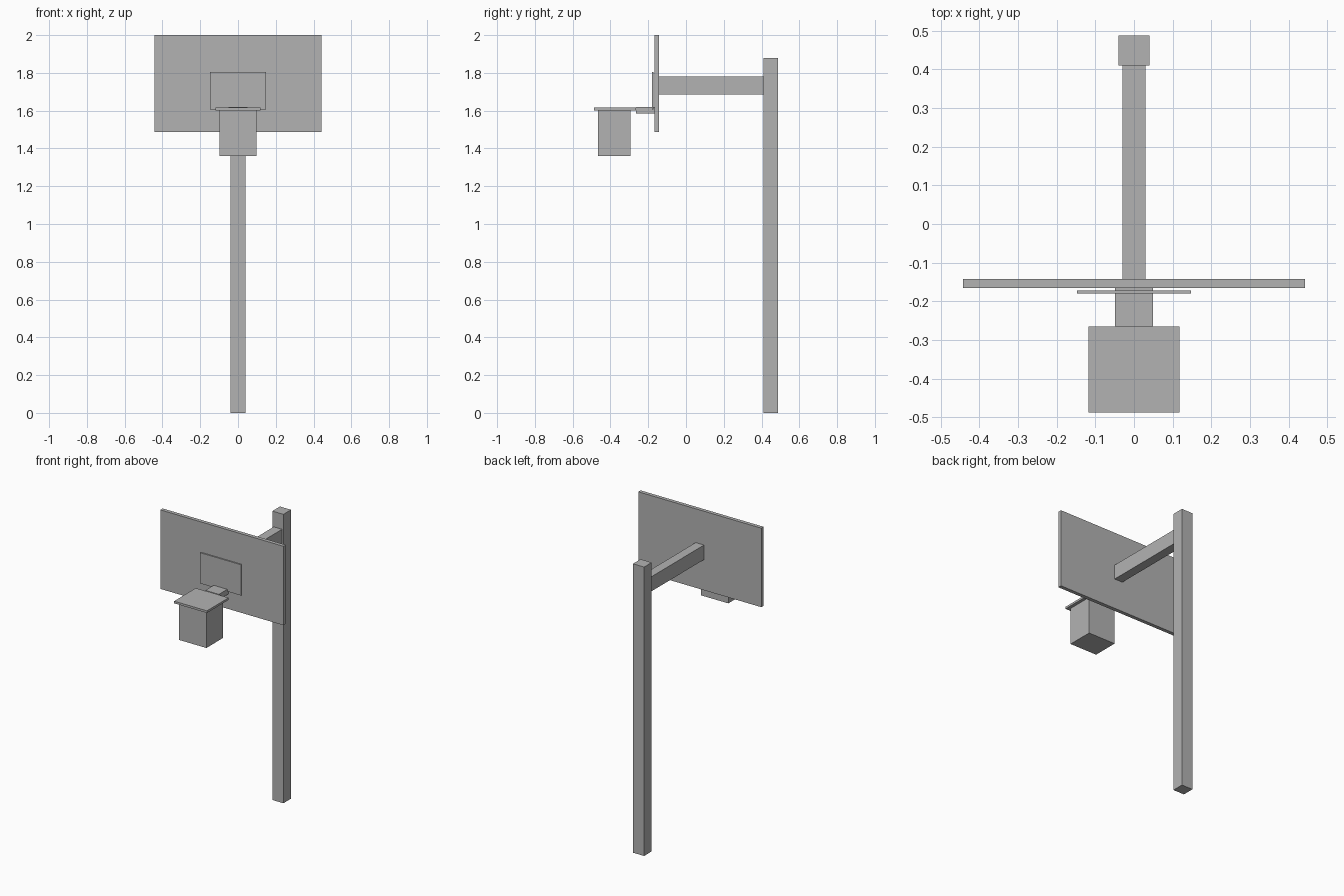
import bpy

cube = bpy.data.objects.get("Cube")
if cube:
    bpy.data.objects.remove(cube, do_unlink=True)

# One plain grey for the whole model
grey = bpy.data.materials.new("plain_grey")
grey.use_nodes = True
colour = (0.45, 0.45, 0.45, 1)
grey.diffuse_color = colour
grey.node_tree.nodes["Principled BSDF"].inputs["Base Color"].default_value = colour


def box(name, width, y_range, z_range):
    """Box centred on x = 0, spanning the given y and z ranges."""
    (y0, y1), (z0, z1) = y_range, z_range
    bpy.ops.mesh.primitive_cube_add(size=1, location=(0, (y0 + y1) / 2, (z0 + z1) / 2))
    part = bpy.context.object
    part.name = name
    part.scale = (width, y1 - y0, z1 - z0)
    bpy.ops.object.transform_apply(location=False, rotation=False, scale=True)
    part.data.materials.append(grey)
    return part


# Post and the arm reaching forward to the board
box("post", 0.08, (0.41, 0.488), (0, 1.88))
box("support_arm", 0.06, (-0.142, 0.41), (1.685, 1.78))

# Backboard with its raised target panel
box("backboard", 0.886, (-0.166, -0.142), (1.486, 2.0))
box("target_panel", 0.294, (-0.18, -0.172), (1.606, 1.806))

# Rim, its bracket and the net below
box("rim_bracket", 0.098, (-0.266, -0.166), (1.585, 1.62))
box("rim", 0.236, (-0.488, -0.266), (1.602, 1.616))
box("net", 0.196, (-0.465, -0.295), (1.36, 1.602))
